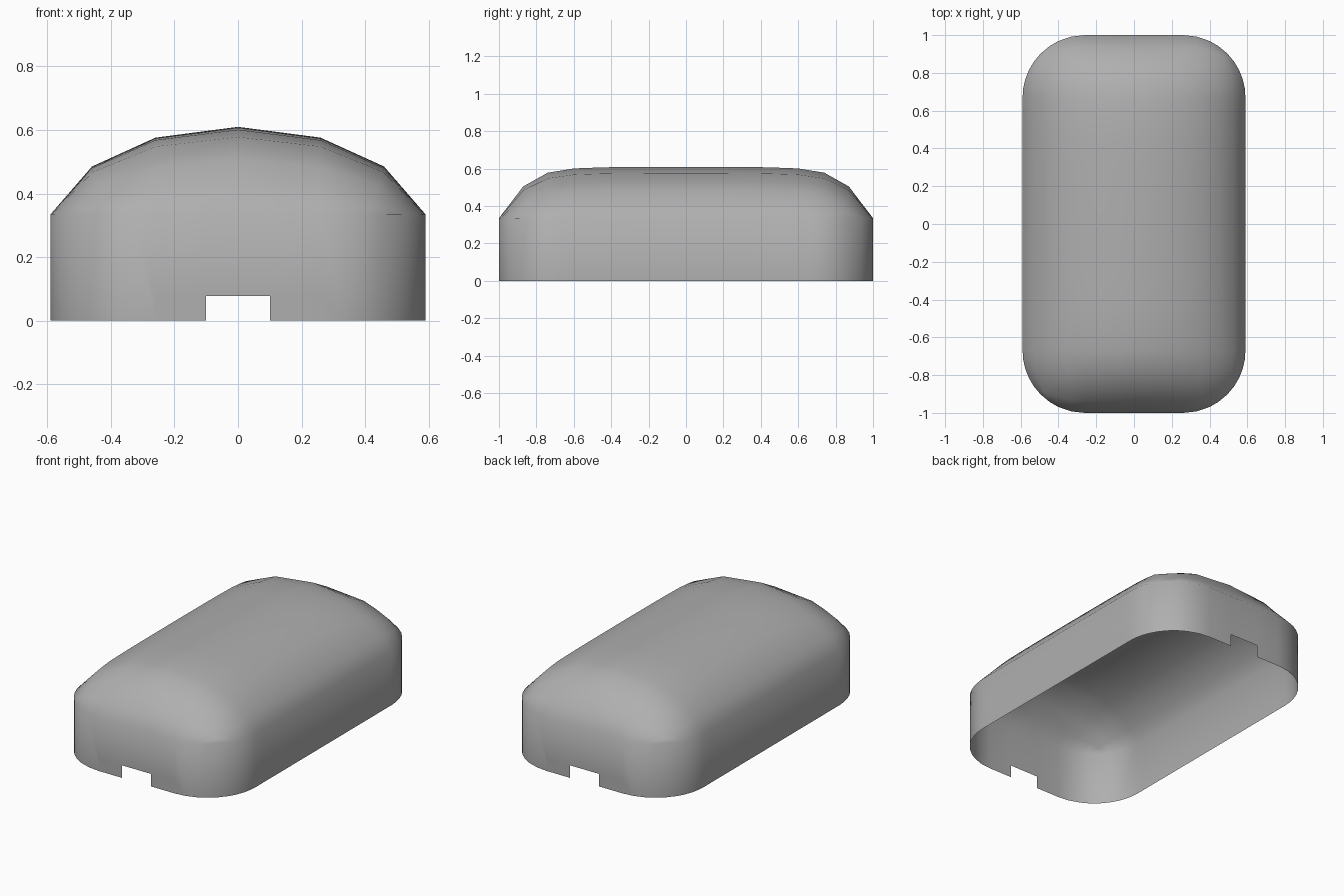
import bpy, bmesh
from math import sqrt

if "Cube" in bpy.data.objects:
    bpy.data.objects.remove(bpy.data.objects["Cube"])

# Half profiles (distance from centre, height) across and along the cover
RIM, TOP, R = 0.335, 0.61, 0.33
ACROSS = [(0, 0.61), (0.26, 0.576), (0.46, 0.485), (0.59, RIM)]
ALONG = [(0, 0.61), (0.3, 0.609), (0.44, 0.607), (0.6, 0.601),
         (0.74, 0.578), (0.87, 0.505), (1.0, RIM)]


def full(profile, start):
    """Halve the steps beyond start, then mirror; heights scaled to 0..1."""
    half = [profile[0]]
    for (d0, z0), (d1, z1) in zip(profile, profile[1:]):
        if d0 >= start:
            half.append(((d0 + d1) / 2, (z0 + z1) / 2))
        half.append((d1, z1))
    half = [(d, (z - RIM) / (TOP - RIM)) for d, z in half]
    return [(-d, h) for d, h in half[:0:-1]] + half


def round_corner(x, y):
    """Squeeze the square corner of the plan into a quarter circle."""
    ax, ay = abs(x), abs(y)
    cx, cy = 0.59 - R, 1.0 - R
    if ax > cx and ay > cy:
        u, v = (ax - cx) / R, (ay - cy) / R
        ax = cx + R * u * sqrt(1 - v * v / 2)
        ay = cy + R * v * sqrt(1 - u * u / 2)
    return (ax if x >= 0 else -ax), (ay if y >= 0 else -ay)


bm = bmesh.new()

# Domed roof
rows = [[bm.verts.new((*round_corner(x, y), RIM + (TOP - RIM) * g * h))
         for x, g in full(ACROSS, 0.26)] for y, h in full(ALONG, 0.6)]
for a, b in zip(rows, rows[1:]):
    for i in range(len(a) - 1):
        bm.faces.new((a[i], a[i + 1], b[i + 1], b[i]))

# Upright wall around the rim
rim = [e for e in bm.edges if e.is_boundary]
ext = bmesh.ops.extrude_edge_only(bm, edges=rim)["geom"]
for v in ext:
    if isinstance(v, bmesh.types.BMVert):
        v.co.z = 0

# Slots at the bottom of both ends
for co, no in (((0.1, 0, 0), (1, 0, 0)), ((-0.1, 0, 0), (1, 0, 0)),
               ((0, 0, 0.078), (0, 0, 1))):
    end = [f for f in bm.faces
           if all(abs(v.co.y) > 0.99 and abs(v.co.x) < 0.3 for v in f.verts)]
    geom = end + list({e for f in end for e in f.edges}) + list({v for f in end for v in f.verts})
    bmesh.ops.bisect_plane(bm, geom=geom, plane_co=co, plane_no=no)
slot = []
for f in bm.faces:
    c = f.calc_center_median()
    if abs(c.x) < 0.1 and c.z < 0.078:
        slot.append(f)
bmesh.ops.delete(bm, geom=slot, context='FACES')

bmesh.ops.recalc_face_normals(bm, faces=bm.faces)
if sum(f.normal.z * f.calc_area() for f in bm.faces) < 0:
    bmesh.ops.reverse_faces(bm, faces=bm.faces)
for f in bm.faces:
    f.smooth = True

mesh = bpy.data.meshes.new("domed_cover")
bm.to_mesh(mesh)
bm.free()
grey = bpy.data.materials.new("dark_grey")
grey.diffuse_color = (0.43, 0.43, 0.43, 1)
grey.use_nodes = True
grey.node_tree.nodes["Principled BSDF"].inputs["Base Color"].default_value = grey.diffuse_color
mesh.materials.append(grey)
bpy.context.collection.objects.link(bpy.data.objects.new("domed_cover", mesh))
